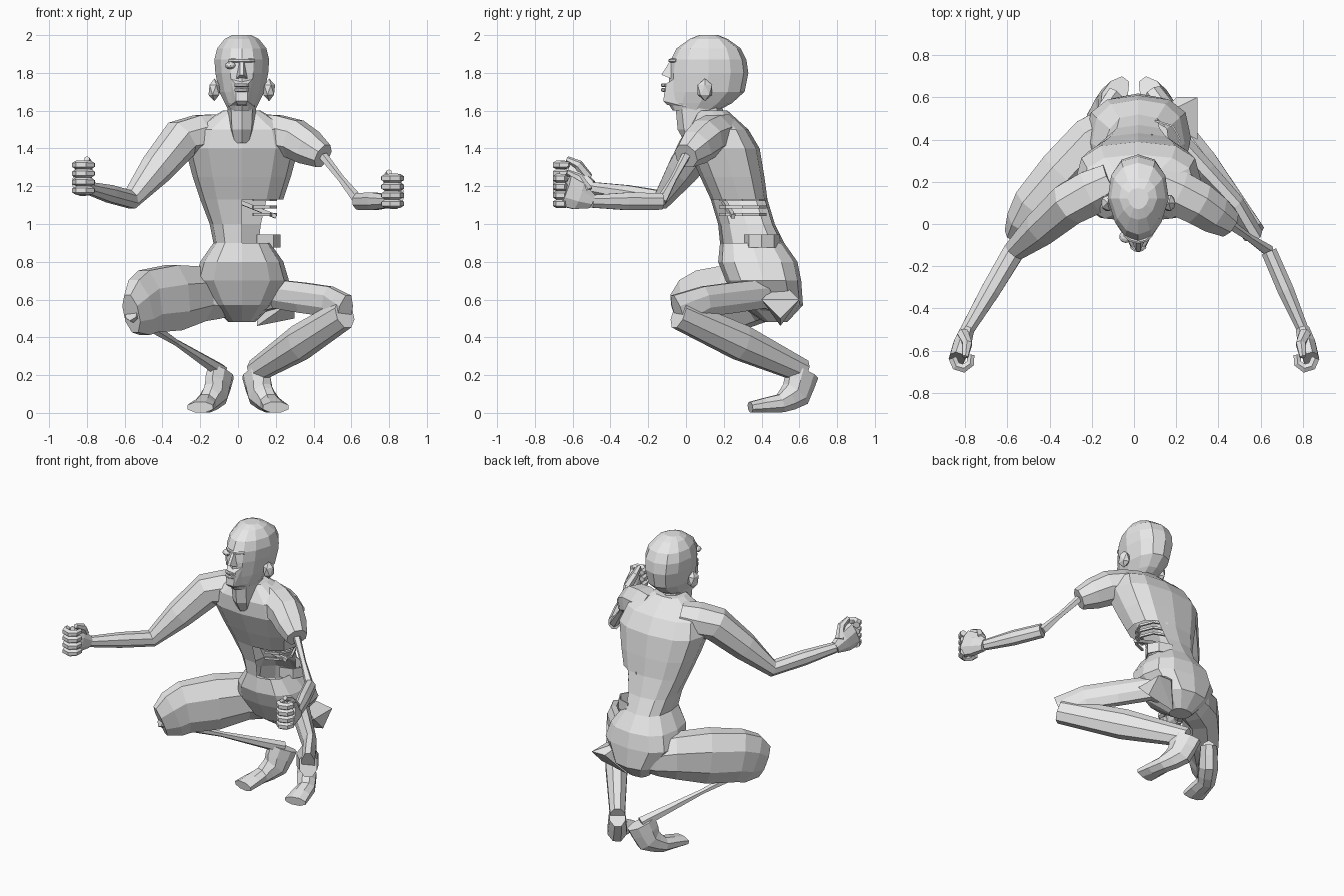
import bpy, bmesh
from math import sin, cos, pi, copysign
from mathutils import Vector, Matrix

cube = bpy.data.objects.get("Cube")
if cube:
    bpy.data.objects.remove(cube, do_unlink=True)

shade = .8
grey = bpy.data.materials.new("plain_grey")
grey.use_nodes = True
grey.diffuse_color = (shade, shade, shade, 1)
grey.node_tree.nodes["Principled BSDF"].inputs["Base Color"].default_value = grey.diffuse_color


def finish(name, bm):
    """Turn a mesh into a named, flat shaded object."""
    bmesh.ops.recalc_face_normals(bm, faces=bm.faces)
    mesh = bpy.data.meshes.new(name)
    bm.to_mesh(mesh)
    bm.free()
    mesh.materials.append(grey)
    bpy.context.collection.objects.link(bpy.data.objects.new(name, mesh))


def loft(rings):
    """Skin a list of equal point rings and cap both ends."""
    bm = bmesh.new()
    rows = [[bm.verts.new(point) for point in ring] for ring in rings]
    for lower, upper in zip(rows, rows[1:]):
        for i in range(len(lower)):
            bm.faces.new((lower[i - 1], lower[i], upper[i], upper[i - 1]))
    bm.faces.new(rows[0])
    bm.faces.new(rows[-1])
    return bm


def limb(name, joints, radii, muscle=0, tall=(1, 1), sides=8):
    """Tube through joints; muscle swells the stretch between two joints."""
    points = [Vector(joint) for joint in joints]
    if len(radii) == 1:
        radii = radii * len(points)
    if muscle:
        for i in range(len(points) - 1, 0, -1):
            points.insert(i, (points[i - 1] + points[i]) / 2)
            radii = radii[:i] + [muscle * (radii[i - 1] + radii[i]) / 2] + radii[i:]
    last = len(points) - 1
    rings = []
    for i, (point, radius) in enumerate(zip(points, radii)):
        along = points[min(i + 1, last)] - points[max(i - 1, 0)]
        across = along.cross(Vector((0, 0, 1))).normalized()
        upright = across.cross(along.normalized())
        height = radius * (tall[0] + (tall[1] - tall[0]) * i / last)
        angles = [(k + .5) * 2 * pi / sides for k in range(sides)]
        rings.append([point + across * radius * cos(a) + upright * height * sin(a) for a in angles])
    finish(name, loft(rings))


def arc(centre, width, depth, start, end, steps=5):
    """Level arc of points, used for ribs, fingers and facial ridges."""
    x, y, z = centre
    angles = [start + (end - start) * i / (steps - 1) for i in range(steps)]
    return [(x + width * cos(a), y + depth * sin(a), z) for a in angles]


def slabs(rows, centre_y, sides=12, taper=0, roundness=.85):
    """Stack level sections (z, half depth, half width); taper narrows the front."""
    rings = []
    for z, depth, width in rows:
        ring = []
        for k in range(sides):
            angle = 2 * pi * k / sides
            x, y = [copysign(abs(v) ** roundness, v) for v in (sin(angle), -cos(angle))]
            ring.append((middle + width * x * (1 + taper * min(0, y)), centre_y(z) + depth * y, z))
        rings.append(ring)
    return loft(rings)


def hull(name, points):
    bm = bmesh.new()
    for point in points:
        bm.verts.new(point)
    bmesh.ops.convex_hull(bm, input=bm.verts)
    finish(name, bm)


def ball(name, centre, size, detail=1):
    bm = bmesh.new()
    placing = Matrix.Translation(centre) @ Matrix.Diagonal((*size, 1))
    bmesh.ops.create_icosphere(bm, subdivisions=detail, radius=1, matrix=placing)
    finish(name, bm)


middle = .02
sides_of_body = {"right": -1, "left": 1}

# Torso leaning forward, torn open on its left flank
torso = slabs([(.48, .06, .07), (.57, .17, .16), (.7, .2, .25), (.8, .21, .22), (.9, .17, .15),
               (1, .15, .17), (1.13, .15, .22), (1.25, .17, .26), (1.4, .19, .3),
               (1.5, .16, .27), (1.6, .08, .1)],
              centre_y=lambda z: .62 - .3 * z, roundness=.75)
torn = []
for face in torso.faces:
    spot = face.calc_center_median()
    flank = spot.x > .09 or (spot.x > middle and spot.y < .3)
    if .9 < spot.z < 1.12 and flank:
        torn.append(face)
bmesh.ops.delete(torso, geom=torn, context='FACES')
finish("torso", torso)

# Ribs and torn flesh in the opening
for number in range(3):
    level = 1.13 - number * .04
    limb(f"rib_{number}", arc((.08, .3, level), .12, .12, -pi / 2, pi / 2), [.01], sides=4)
limb("broken_rib", [(0, .2, 1.12), (.2, .25, 1.04)], [.015], sides=4)
limb("waist_flap", arc((.1, .4, .91), .12, .09, -pi / 2, pi / 2), [.006], tall=(8, 8), sides=4)
hull("buttock_flap", [(.1, .5, .7), (.3, .6, .6), (.3, .4, .6), (.3, .5, .5),
                      (.1, .5, .46), (.2, .6, .6)])

# Neck and head
finish("neck", slabs([(1.43, .1, .05), (1.5, .13, .07), (1.7, .12, .08)],
                     centre_y=lambda z: .3 - z / 7, sides=8))
finish("head", slabs([(1.6, .12, .07), (1.64, .17, .09), (1.7, .2, .12), (1.8, .21, .14),
                      (1.87, .2, .145), (1.93, .17, .13), (1.98, .1, .09), (2, .05, .05)],
                     centre_y=lambda z: min(.12, .05 + (z - 1.6) * .6), taper=.25))


def across_face(*stations):
    """Mirror (half width, y, z) stations about the middle of the face."""
    return [(middle + sign * half, y, z) for half, y, z in stations for sign in (-1, 1)]


hull("nose", across_face((.01, -.08, 1.87), (.01, -.13, 1.79), (.03, -.08, 1.77)))
hull("jaw", across_face((.06, -.06, 1.77), (.03, -.11, 1.74), (.03, -.12, 1.65),
                        (.02, -.1, 1.63), (.07, 0, 1.62)))
face_start, face_end = 1.2 * pi, 1.8 * pi
limb("brow", arc((middle, 0, 1.865), .08, .085, face_start, face_end), [.01], sides=6)
for lip, level in (("upper_lip", 1.735), ("lower_lip", 1.71)):
    limb(lip, arc((middle, -.08, level), .04, .045, face_start, face_end), [.01], sides=6)
ball("right_eye", (-.04, -.06, 1.84), (.03, .03, .02), detail=2)

for label, side in sides_of_body.items():
    ball(label + "_ear", (middle + side * .145, .1, 1.71), (.035, .045, .06))

    # Arms: the right is whole, the left has a bare bone below the shoulder
    collar = (side * .1, .2, 1.49)
    shoulder = (side * .3, .1, 1.45)
    if label == "right":
        elbow, wrist = (-.57, -.13, 1.13), (-.79, -.5, 1.19)
        limb("right_arm", [collar, shoulder, elbow, wrist], [.1, .11, .055, .035], muscle=1.1)
    else:
        stump, elbow, wrist = (.45, 0, 1.36), (.64, -.13, 1.12), (.8, -.5, 1.12)
        limb("left_shoulder", [collar, shoulder, stump], [.1, .11, .07], muscle=1.1)
        limb("left_upper_arm_bone", [stump, elbow], [.025, .03], muscle=.7, sides=5)
        limb("left_forearm", [elbow, wrist], [.04, .03], muscle=1.2, tall=(1.2, 1.2))

    # Half closed hand with the palm inward
    palm_z = wrist[2] + .055
    knuckles = (side * .84, -.64, palm_z)
    limb(label + "_palm", [wrist, knuckles], [.035, .04], muscle=1.2, tall=(1.2, 2.3))
    for finger in range(4):
        level = palm_z + (finger - 1.5) * .045
        curl = arc((side * .815, -.635, level), side * .045, .05, 0, -pi * 1.1)
        limb(f"{label}_finger_{finger}", curl, [.022, .024, .024, .022, .018], sides=6)
    limb(label + "_thumb", [(side * .81, -.52, palm_z), (side * .79, -.57, palm_z + .07),
                            (side * .8, -.63, palm_z + .1)], [.03, .025, .015], sides=6)

    # Legs: full right thigh over a bare shin, wasted left thigh over a full shin
    groin, hip = (0, .5, .6), (side * .2, .4, .63)
    above_knee, knee = (side * .48, .1, .59), (side * .565, -.04, .525)
    ankle = (side * .09, .62, .22)
    thigh = [groin, hip, above_knee, knee]
    if label == "right":
        limb("right_thigh", thigh, [.1, .12, .1, .05], muscle=1.1, tall=(.8, 2.3))
        limb("right_shin_bone", [knee, ankle], [.04, .04], muscle=.45, sides=6)
    else:
        limb("left_thigh", thigh, [.11, .06, .045, .045], muscle=1, tall=(.8, 2.5))
        limb("left_shin", [knee, ankle], [.06, .05], muscle=1.35, tall=(1.4, 1.3))

    # Foot on its toes, heel high
    heel, sole, toes = (side * .12, .58, .1), (side * .17, .5, .05), (side * .2, .34, .03)
    limb(label + "_foot", [ankle, heel, sole, toes], [.055, .065, .06, .075],
         muscle=1, tall=(1.8, .4))
